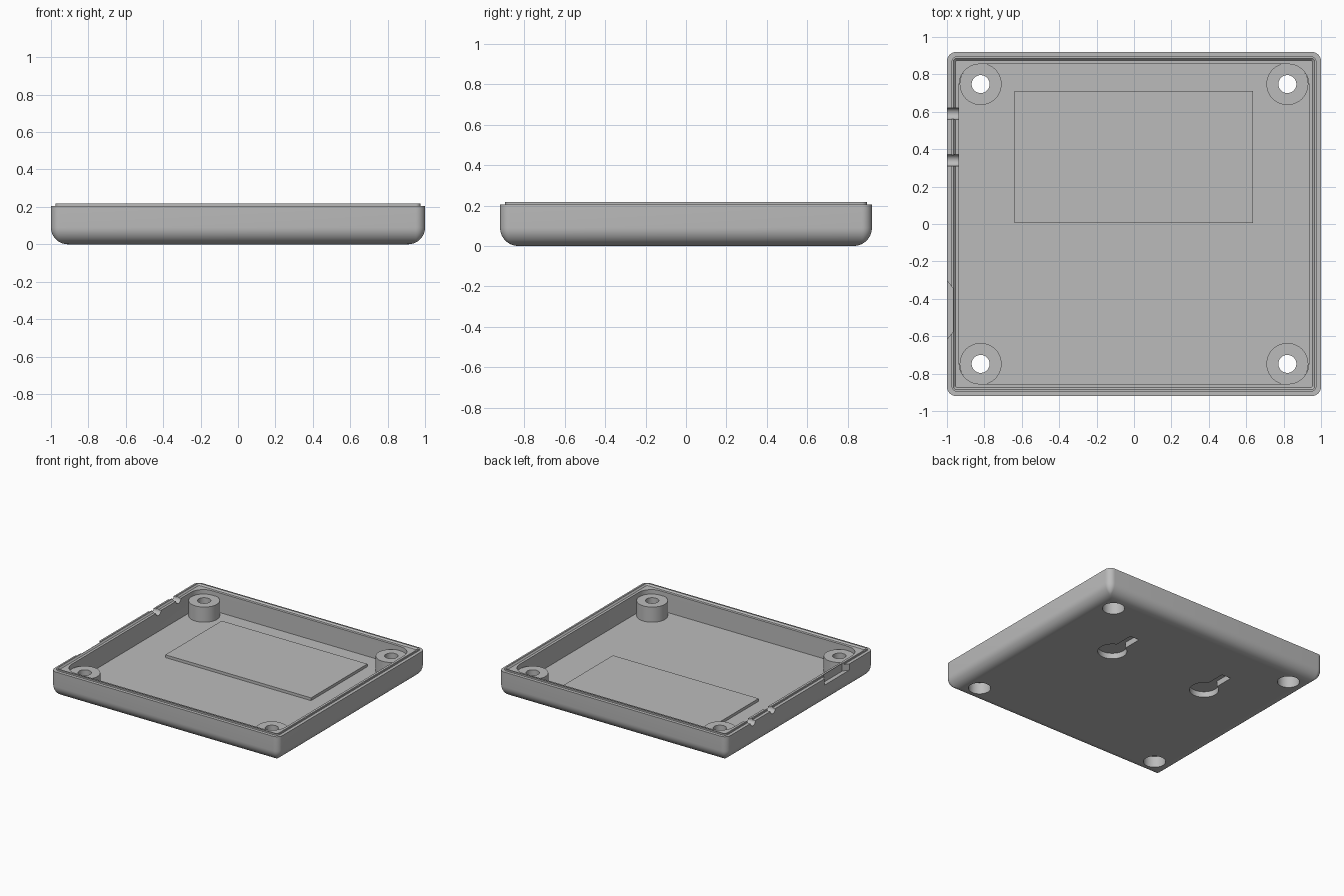
import bpy, bmesh, math
from mathutils import Matrix

if "Cube" in bpy.data.objects:
    bpy.data.objects.remove(bpy.data.objects["Cube"])

grey = bpy.data.materials.new("light_grey_plastic")
grey.diffuse_color = (0.5, 0.5, 0.5, 1)
grey.use_nodes = True
grey.node_tree.nodes["Principled BSDF"].inputs["Base Color"].default_value = grey.diffuse_color


def finish(bm, name):
    bmesh.ops.recalc_face_normals(bm, faces=bm.faces)
    me = bpy.data.meshes.new(name)
    bm.to_mesh(me)
    bm.free()
    me.materials.append(grey)
    ob = bpy.data.objects.new(name, me)
    bpy.context.collection.objects.link(ob)
    return ob


def rounded_rect(hx, hy, r, n=8):
    pts = []
    for k, (sx, sy) in enumerate([(1, 1), (-1, 1), (-1, -1), (1, -1)]):
        for i in range(n + 1):
            a = math.pi / 2 * (k + i / n)
            pts.append((sx * (hx - r) + r * math.cos(a), sy * (hy - r) + r * math.sin(a)))
    return pts


def loft(rings, name):
    """Join (points, z) rings into a closed solid."""
    bm = bmesh.new()
    loops = [[bm.verts.new((x, y, z)) for x, y in pts] for pts, z in rings]
    n = len(loops[0])
    for a, b in zip(loops, loops[1:]):
        for i in range(n):
            j = (i + 1) % n
            bm.faces.new((a[i], a[j], b[j], b[i]))
    bm.faces.new(loops[0][::-1])
    bm.faces.new(loops[-1])
    return finish(bm, name)


def prism(pts, z0, z1, name):
    return loft([(pts, z0), (pts, z1)], name)


def circle(x, y, r, n=40):
    return [(x + r * math.cos(2 * math.pi * i / n), y + r * math.sin(2 * math.pi * i / n))
            for i in range(n)]


def combine(target, tool, op):
    tool.hide_render = True
    mod = target.modifiers.new(op.lower(), 'BOOLEAN')
    mod.operation = op
    mod.solver = 'EXACT'
    mod.object = tool
    bpy.context.view_layer.objects.active = target
    bpy.ops.object.modifier_apply(modifier=mod.name)
    bpy.data.objects.remove(tool, do_unlink=True)


# Tray: rounded bottom edge, stepped rim with raised lip, inner wall and floor
R, FLOOR = 0.09, 0.05
rings = []
for i in range(11):
    a = math.pi / 2 * i / 10
    inset = R * (1 - math.sin(a))
    rings.append((inset, R * (1 - math.cos(a))))
rings += [(0, 0.205), (0.025, 0.205), (0.025, 0.217), (0.035, 0.217),
          (0.045, 0.205), (0.065, 0.205), (0.065, FLOOR)]
tray = loft([(rounded_rect(1 - d, 0.92 - d, 0.11 if d == 0.065 else max(0.05 - d, 0.012)), z)
             for d, z in rings], "enclosure_tray")

# Raised panel on the floor
panel = [(-0.64, 0.005), (0.637, 0.005), (0.637, 0.71), (-0.64, 0.71)]
combine(tray, prism(panel, 0.03, FLOOR + 0.022, "raised_panel"), 'UNION')

# Corner screw posts with through holes and counterbores from below
corners = [(sx * 0.82, sy * 0.748) for sx in (-1, 1) for sy in (-1, 1)]
for x, y in corners:
    combine(tray, prism(circle(x, y, 0.112), 0.03, 0.17, "screw_post"), 'UNION')
for x, y in corners:
    combine(tray, prism(circle(x, y, 0.048), -0.1, 0.3, "screw_hole"), 'DIFFERENCE')
    combine(tray, prism(circle(x, y, 0.08), -0.1, 0.09, "counterbore"), 'DIFFERENCE')

# Keyhole hanging recesses in the underside
for x in (-0.43, 0.43):
    cy, r, w = 0.27, 0.105, 0.04
    a0 = math.pi / 2 + math.asin(w / r)
    sweep = 2 * math.pi - 2 * math.asin(w / r)
    outline = [(x + r * math.cos(a0 + sweep * i / 32), cy + r * math.sin(a0 + sweep * i / 32))
               for i in range(33)]
    outline += [(x + w, 0.52), (x - w, 0.52)]
    combine(tray, prism(outline, -0.1, 0.045, "keyhole"), 'DIFFERENCE')

# Round cable notches across the left rim
for y in (0.59, 0.34):
    bm = bmesh.new()
    bmesh.ops.create_cone(bm, cap_ends=True, segments=32, radius1=0.031, radius2=0.031,
                          depth=0.2, matrix=Matrix.Translation((-0.98, y, 0.207))
                          @ Matrix.Rotation(math.pi / 2, 4, 'Y'))
    combine(tray, finish(bm, "cable_notch"), 'DIFFERENCE')

# Flared finger notch in the outside of the left rim
flare = [(-1.01, -0.63), (-0.967, -0.575), (-0.967, -0.345), (-1.01, -0.29)]
combine(tray, prism(flare, 0.155, 0.3, "finger_notch"), 'DIFFERENCE')

bpy.ops.object.select_all(action='DESELECT')
tray.select_set(True)
bpy.context.view_layer.objects.active = tray
bpy.ops.object.shade_smooth_by_angle(angle=math.radians(30))
